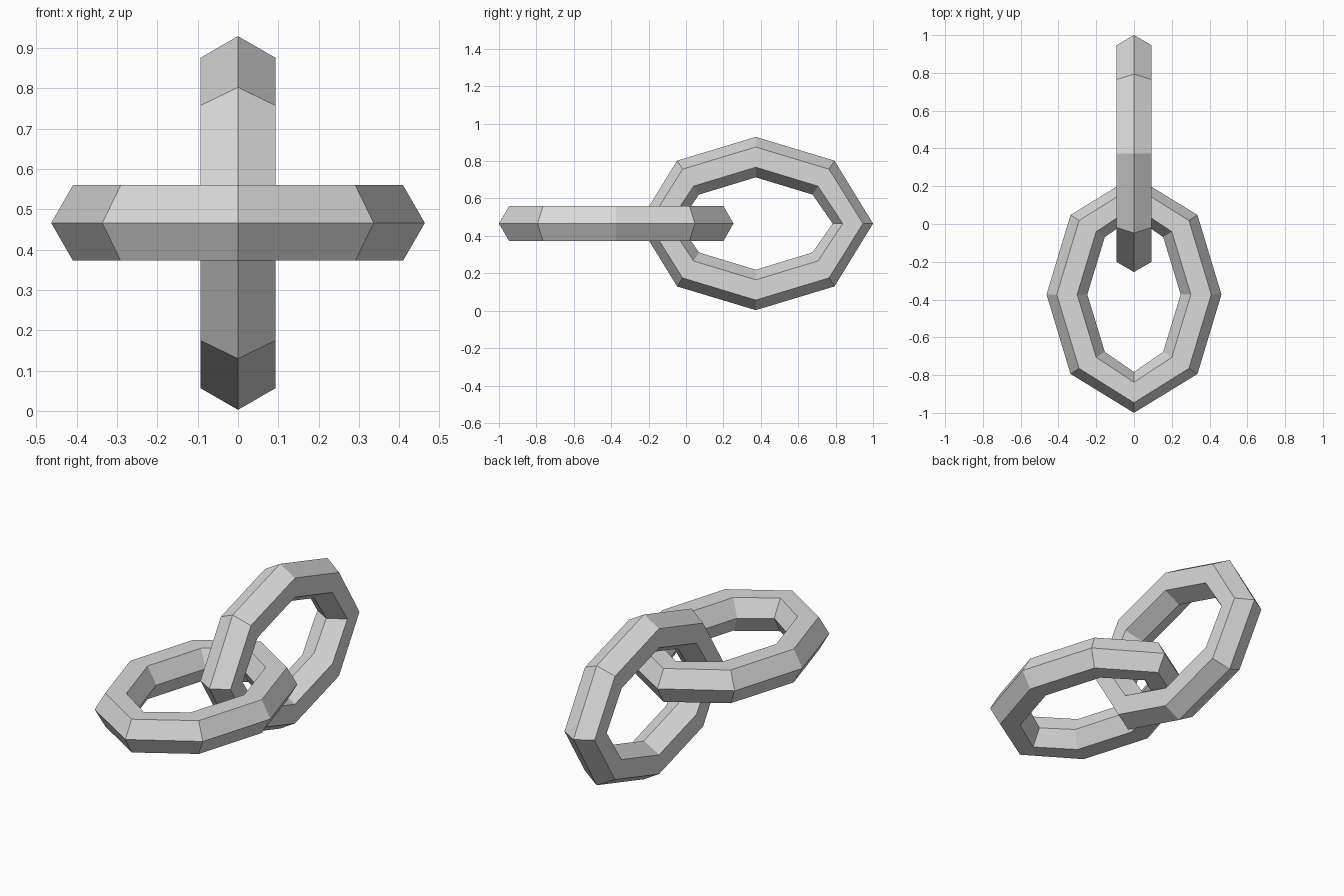
import bpy, bmesh
from math import cos, sin, radians, pi
from mathutils import Vector

cube = bpy.data.objects.get("Cube")
if cube:
    bpy.data.objects.remove(cube, do_unlink=True)

grey = bpy.data.materials.new("light grey")
grey.use_nodes = True
colour = (0.7, 0.7, 0.7, 1)
grey.diffuse_color = colour
grey.node_tree.nodes["Principled BSDF"].inputs["Base Color"].default_value = colour

SIDES = 6            # hexagonal tube
TUBE = 0.108
CENTRE_Z = 0.466


def stations():
    """Eight stops round the oval: across, along, outward angle."""
    corner = [(0.2455, 0.362, 33)]
    u, v, a = corner[0]
    return [(0.355, 0, 0), (u, v, a), (0, 0.519, 90), (-u, v, 180 - a),
            (-0.355, 0, 180), (-u, -v, 180 + a), (0, -0.519, 270), (u, -v, -a)]


def make_link(name, y, upright):
    bm = bmesh.new()
    rings = []
    for u, v, angle in stations():
        a = radians(angle)
        ring = []
        for i in range(SIDES):
            t = 2 * pi * i / SIDES
            out = TUBE * cos(t)
            across, along, side = u + out * cos(a), v + out * sin(a), TUBE * sin(t)
            co = (side, along, across) if upright else (across, along, side)
            ring.append(bm.verts.new(Vector(co)))
        rings.append(ring)
    # Bridge each hexagon to the next, closing the loop
    for k, ring in enumerate(rings):
        nxt = rings[(k + 1) % len(rings)]
        for i in range(SIDES):
            j = (i + 1) % SIDES
            bm.faces.new((ring[i], nxt[i], nxt[j], ring[j]))
    bmesh.ops.recalc_face_normals(bm, faces=bm.faces)
    mesh = bpy.data.meshes.new(name)
    bm.to_mesh(mesh)
    bm.free()
    mesh.materials.append(grey)
    obj = bpy.data.objects.new(name, mesh)
    obj.location = (0, y, CENTRE_Z)
    bpy.context.collection.objects.link(obj)


# Two interlocked chain links, one flat and one upright
make_link("flat_chain_link", -0.373, False)
make_link("upright_chain_link", 0.373, True)
